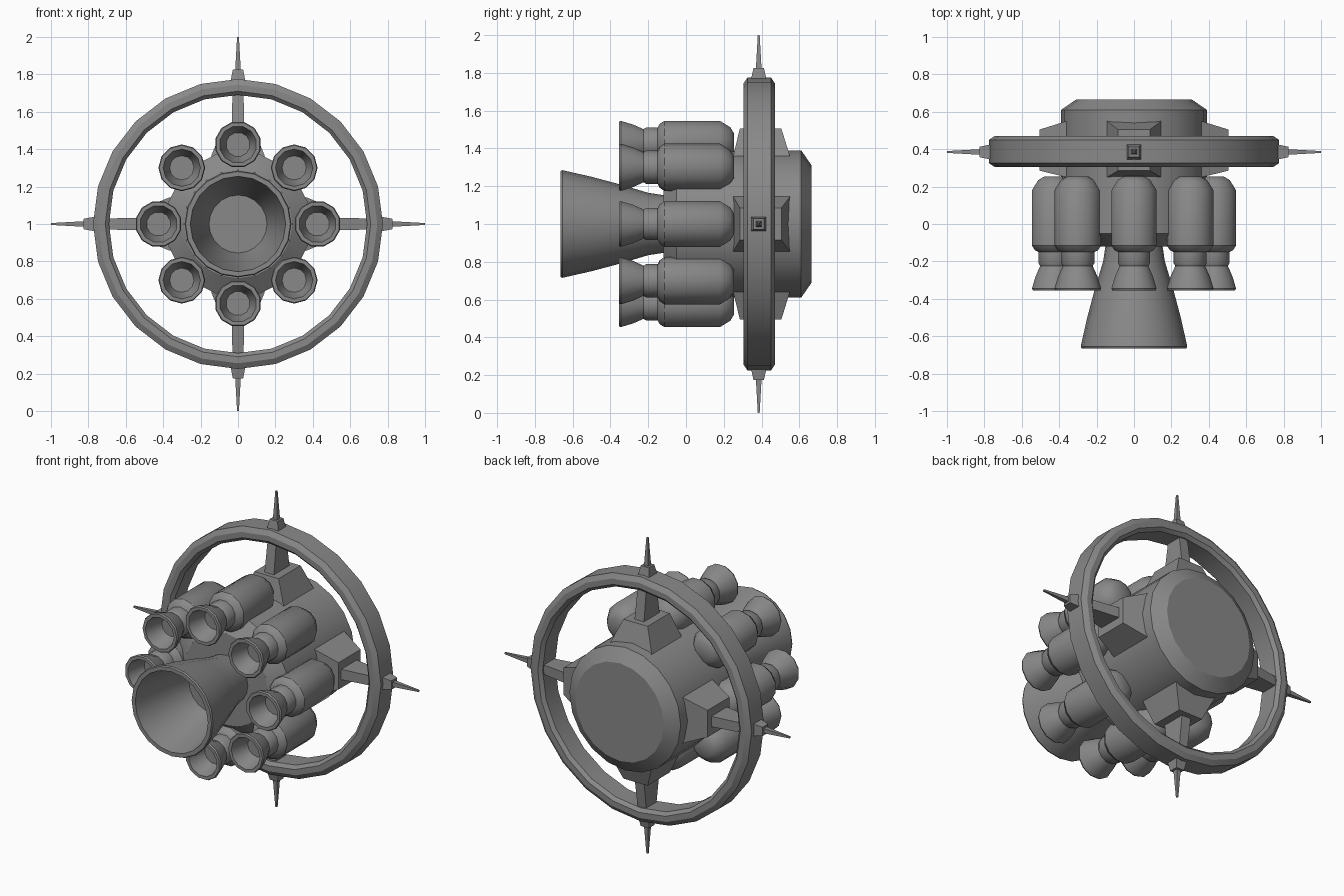
import bpy, bmesh, math
from mathutils import Matrix

cube = bpy.data.objects.get("Cube")
if cube:
    bpy.data.objects.remove(cube, do_unlink=True)

grey = bpy.data.materials.new("hull grey")
grey.use_nodes = True
COLOUR = (0.25, 0.25, 0.25, 1)
grey.diffuse_color = COLOUR
grey.node_tree.nodes["Principled BSDF"].inputs["Base Color"].default_value = COLOUR

CENTRE = Matrix.Translation((0, 0, 1))


def finish(name, bm, matrix=CENTRE, smooth=True):
    """Turn a bmesh into a shaded, coloured object."""
    bmesh.ops.recalc_face_normals(bm, faces=bm.faces)
    bm.transform(matrix)
    mesh = bpy.data.meshes.new(name)
    bm.to_mesh(mesh)
    bm.free()
    mesh.materials.append(grey)
    ob = bpy.data.objects.new(name, mesh)
    bpy.context.collection.objects.link(ob)
    if smooth:
        bpy.ops.object.select_all(action='DESELECT')
        ob.select_set(True)
        bpy.context.view_layer.objects.active = ob
        bpy.ops.object.shade_smooth_by_angle(angle=math.radians(32))
    return ob


def lathe(name, profile, sides, matrix=CENTRE, closed=False, turn=0.0):
    """Spin (y, radius) points around the y axis; cap the ends unless closed."""
    bm = bmesh.new()
    rings = []
    for y, r in profile:
        angles = [math.tau * (i + turn) / sides for i in range(sides)]
        rings.append([bm.verts.new((r * math.sin(a), y, r * math.cos(a))) for a in angles])
    pairs = list(zip(rings, rings[1:]))
    if closed:
        pairs.append((rings[-1], rings[0]))
    else:
        bm.faces.new(rings[0])
        bm.faces.new(rings[-1])
    for a, b in pairs:
        for i in range(sides):
            j = (i + 1) % sides
            bm.faces.new((a[i], a[j], b[j], b[i]))
    return finish(name, bm, matrix)


def taper(name, sections, matrix):
    """Stack rectangles of (height, half x, y centre, half y) into a tapered block."""
    bm = bmesh.new()
    loops = []
    for z, hx, y, hy in sections:
        loops.append([bm.verts.new((sx * hx, y + sy * hy, z))
                      for sx, sy in ((-1, -1), (1, -1), (1, 1), (-1, 1))])
    bm.faces.new(loops[0])
    bm.faces.new(loops[-1])
    for a, b in zip(loops, loops[1:]):
        for i in range(4):
            j = (i + 1) % 4
            bm.faces.new((a[i], a[j], b[j], b[i]))
    return finish(name, bm, matrix, smooth=False)


# Central hull with chamfered back and tapered front shoulder
lathe("hull", [(-0.12, 0.29), (-0.05, 0.39), (0.61, 0.39), (0.665, 0.31)], 20)

# Main engine bell, hollow with a flat floor
lathe("main_nozzle", [
    (-0.10, 0.15), (-0.20, 0.165), (-0.35, 0.21), (-0.50, 0.25), (-0.655, 0.285),
    (-0.665, 0.28), (-0.665, 0.255), (-0.50, 0.22), (-0.35, 0.18), (-0.27, 0.155)], 20)

# Eight boosters around the hull
BOOSTER = [
    (0.255, 0.055), (0.235, 0.09), (0.18, 0.125), (-0.115, 0.125), (-0.14, 0.108),
    (-0.15, 0.088), (-0.21, 0.088), (-0.225, 0.08), (-0.28, 0.105), (-0.345, 0.125),
    (-0.355, 0.12), (-0.355, 0.10), (-0.28, 0.08), (-0.24, 0.065)]
for k in range(8):
    spin = Matrix.Rotation(k * math.tau / 8, 4, 'Y')
    lathe(f"booster_{k + 1}", BOOSTER, 12,
          CENTRE @ spin @ Matrix.Translation((0, 0, 0.425)), turn=0.5)

# Large ring with chamfered edges
lathe("ring", [(0.305, 0.745), (0.325, 0.775), (0.45, 0.775), (0.47, 0.745),
               (0.47, 0.71), (0.45, 0.69), (0.325, 0.69), (0.305, 0.71)], 24, closed=True)

# Pylon, strut and antenna repeated on four sides
for k, side in enumerate(("top", "left", "bottom", "right")):
    place = CENTRE @ Matrix.Rotation(k * math.tau / 4, 4, 'Y')
    taper(f"{side}_pylon", [(0.36, 0.145, 0.4, 0.15), (0.505, 0.085, 0.395, 0.11)], place)
    taper(f"{side}_strut", [(0.49, 0.033, 0.39, 0.08), (0.70, 0.03, 0.39, 0.05)], place)
    taper(f"{side}_antenna_mount", [(0.76, 0.04, 0.385, 0.042), (0.825, 0.028, 0.385, 0.028)], place)
    taper(f"{side}_antenna", [(0.82, 0.015, 0.385, 0.015), (1.0, 0.005, 0.385, 0.005)], place)
